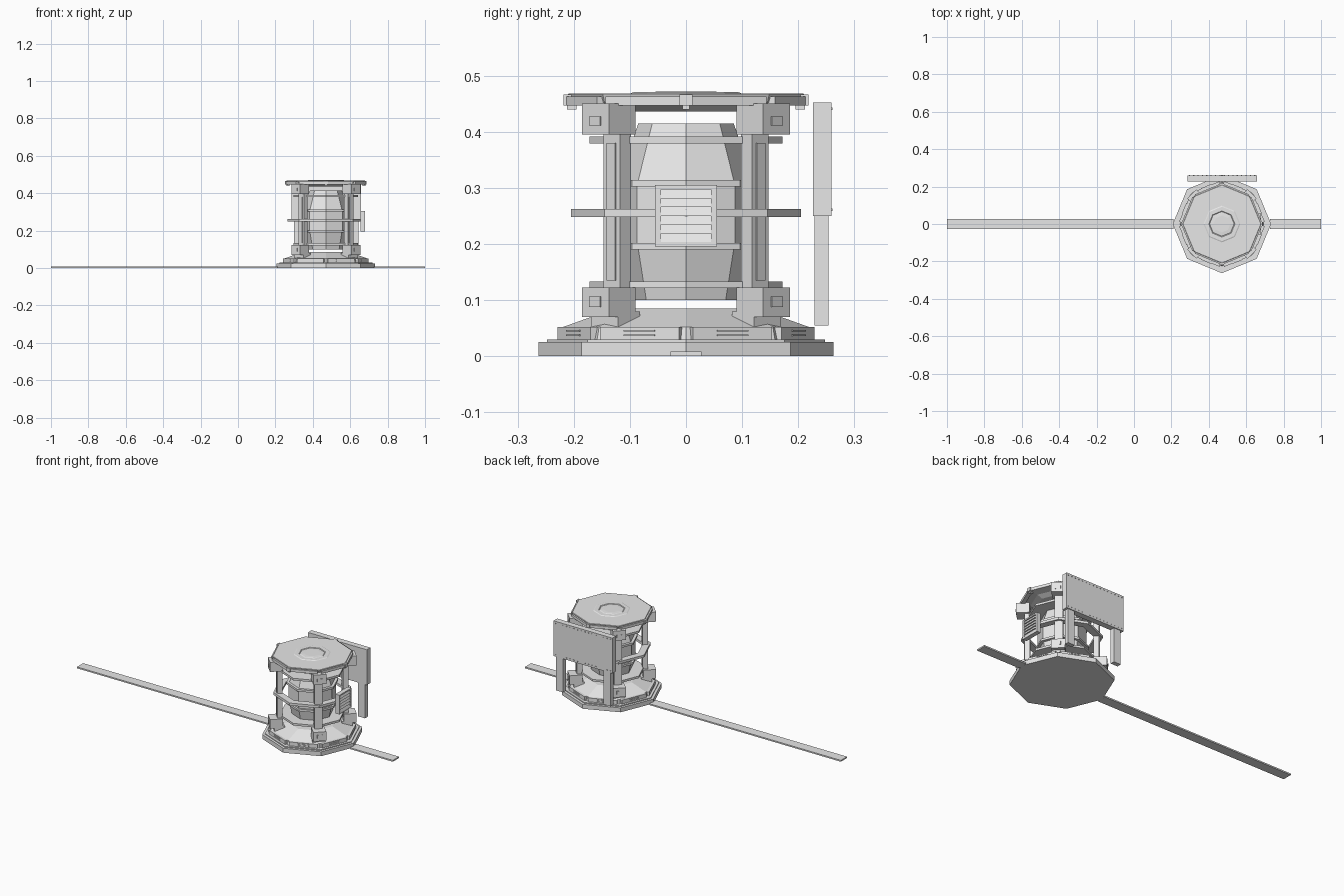
import bpy, bmesh, math
from mathutils import Matrix, Vector

if "Cube" in bpy.data.objects:
    bpy.data.objects.remove(bpy.data.objects["Cube"])

CX = 0.47  # tower axis
grey = bpy.data.materials.new("light_grey")
grey.diffuse_color = (0.8, 0.8, 0.8, 1)
grey.use_nodes = True
grey.node_tree.nodes["Principled BSDF"].inputs["Base Color"].default_value = grey.diffuse_color


def finish(bm, name):
    bmesh.ops.recalc_face_normals(bm, faces=bm.faces)
    me = bpy.data.meshes.new(name)
    bm.to_mesh(me)
    bm.free()
    me.materials.append(grey)
    ob = bpy.data.objects.new(name, me)
    bpy.context.collection.objects.link(ob)
    return ob


def lathe(name, profile, ring=False, n=8):
    """Spin (radius, z) points into an n-sided body; ring closes the profile."""
    bm = bmesh.new()
    loops = []
    for r, z in profile:
        loops.append([bm.verts.new((CX + r * math.cos(i * math.tau / n),
                                    r * math.sin(i * math.tau / n), z)) for i in range(n)])
    pairs = list(zip(loops, loops[1:]))
    if ring:
        pairs.append((loops[-1], loops[0]))
    else:
        bm.faces.new(loops[0])
        bm.faces.new(loops[-1])
    for a, b in pairs:
        for i in range(n):
            j = (i + 1) % n
            bm.faces.new((a[i], a[j], b[j], b[i]))
    return finish(bm, name)


def add_box(bm, lo, hi, m=Matrix()):
    lo, hi = Vector(lo), Vector(hi)
    size = hi - lo
    bmesh.ops.create_cube(bm, size=1, matrix=m @ Matrix.Translation((lo + hi) / 2)
                          @ Matrix.Diagonal((*size, 1)))


def box(name, lo, hi):
    bm = bmesh.new()
    add_box(bm, lo, hi)
    return finish(bm, name)


def around(name, boxes, count, start):
    """Repeat boxes (radial, tangent, z bounds) around the tower axis."""
    bm = bmesh.new()
    for k in range(count):
        m = Matrix.Translation((CX, 0, 0)) @ Matrix.Rotation(
            math.radians(start + k * 360 / count), 4, 'Z')
        for lo, hi in boxes:
            add_box(bm, lo, hi, m)
    return finish(bm, name)


# Stepped base and sloping skirt
lathe("base", [(0.263, 0), (0.263, 0.025), (0.248, 0.025), (0.248, 0.03), (0.224, 0.03),
               (0.219, 0.052), (0.127, 0.085)])

# Raised panels with twin vent bars on every base side
vents = [((0.214, -0.03, z), (0.219, 0.03, z + 0.003)) for z in (0.036, 0.044)]
around("base_panels", [((0.19, -0.076, 0.03), (0.216, 0.076, 0.052))] + vents, 8, 22.5)

# Four diagonal columns with end blocks and inset-style trim
around("columns", [((0.159, -0.0205, 0.1), (0.187, 0.0205, 0.42)),
                   ((0.18, -0.011, 0.135), (0.19, 0.011, 0.38))], 4, 45)
around("lower_blocks", [((0.161, -0.034, 0.07), (0.228, 0.034, 0.122)),
                        ((0.15, -0.034, 0.05), (0.205, 0.034, 0.08)),
                        ((0.22, -0.014, 0.088), (0.231, 0.014, 0.106))], 4, 45)
around("upper_blocks", [((0.161, -0.034, 0.395), (0.228, 0.034, 0.45)),
                        ((0.161, -0.034, 0.45), (0.2, 0.034, 0.461)),
                        ((0.22, -0.014, 0.411), (0.231, 0.014, 0.427))], 4, 45)

# Suspended faceted core with two raised bands
lathe("core", [(0.10, 0.10), (0.12, 0.19), (0.136, 0.19), (0.136, 0.202), (0.124, 0.202),
               (0.124, 0.302), (0.136, 0.302), (0.136, 0.314), (0.12, 0.314), (0.085, 0.415)])

# Horizontal rings tying core and columns together
for nm, ri, ro, z0, z1 in (("lower_ring", 0.095, 0.172, 0.121, 0.133),
                           ("middle_ring", 0.165, 0.205, 0.248, 0.262),
                           ("upper_ring", 0.085, 0.172, 0.379, 0.391)):
    lathe(nm, [(ri, z0), (ro, z0), (ro, z1), (ri, z1)], ring=True)

# Roof plate, underside collar, edge panels, corner clips and hatch
lathe("roof_plate", [(0.13, 0.436), (0.16, 0.448), (0.205, 0.452), (0.21, 0.467),
                     (0.208, 0.4685), (0.098, 0.4685), (0.092, 0.471),
                     (0.07, 0.471), (0.066, 0.468)])
lathe("roof_hatch", [(0.068, 0.467), (0.062, 0.4705), (0.045, 0.472)])
around("roof_edge_panels", [((0.18, -0.072, 0.447), (0.2015, 0.072, 0.463))], 8, 22.5)
around("roof_corner_clips", [((0.2, -0.012, 0.447), (0.218, 0.012, 0.4665)),
                             ((0.195, -0.006, 0.44), (0.212, 0.006, 0.45))], 4, 0)

# Louvred box hung on the middle ring
bm = bmesh.new()
add_box(bm, (CX + 0.185, -0.055, 0.195), (CX + 0.203, 0.055, 0.305))
n = 6
step = 0.094 / n
for k in range(n):
    z = 0.203 + k * step
    tri = [(0.203, z), (0.210, z), (0.203, z + step)]
    a, b = [[bm.verts.new((CX + r, y, h)) for r, h in tri] for y in (-0.045, 0.045)]
    bm.faces.new(a)
    bm.faces.new(b)
    for i in range(3):
        j = (i + 1) % 3
        bm.faces.new((a[i], a[j], b[j], b[i]))
for y in (-0.055, 0.045):
    add_box(bm, (CX + 0.2, y, 0.195), (CX + 0.21, y + 0.01, 0.305))
for z in (0.195, 0.297):
    add_box(bm, (CX + 0.2, -0.05, z), (CX + 0.21, 0.05, z + 0.008))
finish(bm, "louvred_box")

# Rear sign board with rows of rivets and two legs
bm = bmesh.new()
add_box(bm, (0.285, 0.226, 0.25), (0.657, 0.259, 0.452))
for z in (0.261, 0.441):
    for k in range(16):
        x = 0.296 + k * 0.0233
        add_box(bm, (x - 0.003, 0.255, z - 0.002), (x + 0.003, 0.2615, z + 0.002))
finish(bm, "sign_board")
for nm, x in (("left_sign_leg", 0.30), ("right_sign_leg", 0.60)):
    box(nm, (x, 0.229, 0.055), (x + 0.044, 0.254, 0.255))

# Flat ground strips running away from the base
box("long_strip", (-1, -0.028, 0), (0.212, 0.028, 0.008))
box("short_strip", (0.728, -0.028, 0), (1, 0.028, 0.008))
